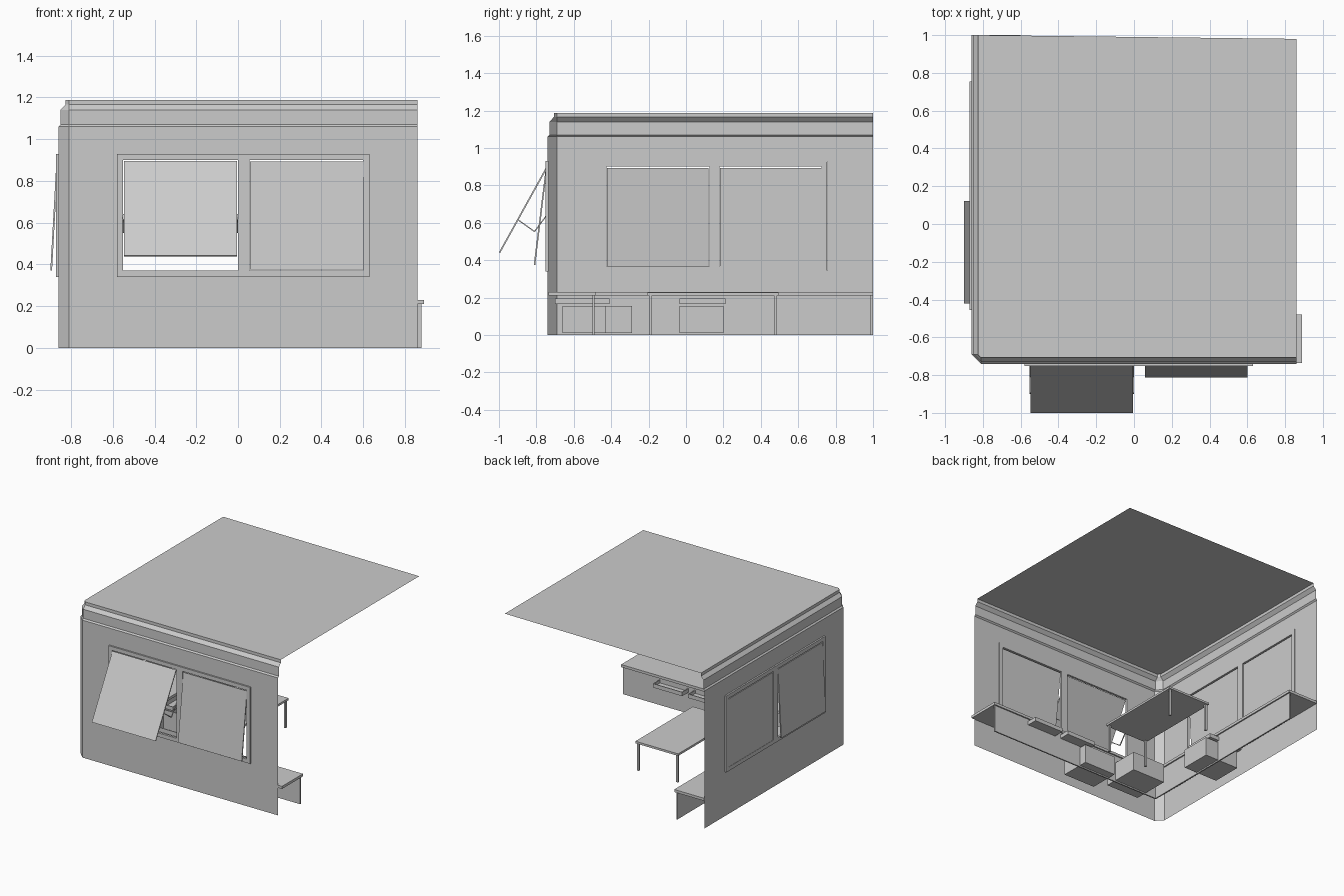
import bpy, bmesh
from mathutils import Vector

if "Cube" in bpy.data.objects:
    bpy.data.objects.remove(bpy.data.objects["Cube"])

FY, LX = -0.74, -0.86          # front wall plane, left wall plane


def mesh(name, verts, faces):
    me = bpy.data.meshes.new(name)
    me.from_pydata([tuple(v) for v in verts], [], faces)
    me.update()
    ob = bpy.data.objects.new(name, me)
    bpy.context.collection.objects.link(ob)
    return ob


def boxes(name, items):
    """One object from several (x0, x1, y0, y1, z0, z1) boxes."""
    bm = bmesh.new()
    for x0, x1, y0, y1, z0, z1 in items:
        vs = bmesh.ops.create_cube(bm, size=1)["verts"]
        for v in vs:
            v.co = Vector((x0 if v.co.x < 0 else x1,
                           y0 if v.co.y < 0 else y1,
                           z0 if v.co.z < 0 else z1))
    me = bpy.data.meshes.new(name)
    bm.to_mesh(me)
    bm.free()
    ob = bpy.data.objects.new(name, me)
    bpy.context.collection.objects.link(ob)
    return ob


# Wall coordinates: u along the wall, d outward, z up
def front(u, d, z):
    return (u, FY - d, z)


def left(u, d, z):
    return (LX - d, u, z)


def wall(name, to, u0, u1, h0, h1):
    """Thin wall sheet with a window hole from h0 to h1."""
    z0, z1, top = 0.345, 0.925, 1.06
    outer = [(u0, 0), (u1, 0), (u1, top), (u0, top)]
    inner = [(h0, z0), (h1, z0), (h1, z1), (h0, z1)]
    v = [to(u, 0, z) for u, z in outer + inner]
    mesh(name, v, [(i, (i + 1) % 4, 4 + (i + 1) % 4, 4 + i) for i in range(4)])


def slab(name, to, profile, u0, u1):
    """Extrude a (d, z) profile along the wall."""
    n = len(profile)
    v = [to(u, d, z) for u in (u0, u1) for d, z in profile]
    f = [(i, (i + 1) % n, n + (i + 1) % n, n + i) for i in range(n)]
    mesh(name, v, f + [tuple(range(n))[::-1], tuple(range(n, 2 * n))])


def bar(name, to, a, b, t, u0, u1):
    """Thin plate between two (d, z) points."""
    a, b = Vector(a), Vector(b)
    n = (b - a).normalized()
    n = Vector((-n.y, n.x)) * t / 2
    slab(name, to, [a + n, b + n, b - n, a - n], u0, u1)


def window(side, to, u, swings):
    """Window frame starting at u with two top-hung panes."""
    for k, (a, b) in enumerate([(0, 0.03), (0.58, 0.635), (1.18, 1.21)]):
        slab(f"{side}_frame_post_{k}", to,
             [(-0.005, 0.34), (0.012, 0.34), (0.012, 0.93), (-0.005, 0.93)], u + a, u + b)
    for k, z in enumerate((0.34, 0.90)):
        slab(f"{side}_frame_rail_{k}", to,
             [(-0.005, z), (0.012, z), (0.012, z + 0.03), (-0.005, z + 0.03)], u + 0.03, u + 1.18)
    for k, (d, z) in enumerate(swings):
        a = u + (0.033, 0.638)[k]
        bar(f"{side}_pane_{k}", to, (0.006, 0.893), (d, z), 0.008, a, a + 0.543)


# Walls with the chamfered corner
wall("front_wall", front, -0.81, 0.86, -0.575, 0.625)
wall("left_wall", left, -0.69, 1.0, -0.45, 0.757)
mesh("corner_wall", [(-0.81, FY, 0), (LX, -0.69, 0), (LX, -0.69, 1.06), (-0.81, FY, 1.06)],
     [(0, 1, 2, 3)])


# Stepped cornice and ceiling
def outline(o, z):
    return [(0.86, FY + o, z), (-0.81, FY + o, z), (LX + o, -0.69, z), (LX + o, 1.0, z)]


levels = [(0, 1.06), (0.01, 1.07), (0.01, 1.14), (0.033, 1.165), (0.033, 1.188)]
mesh("cornice", [p for o, z in levels for p in outline(o, z)],
     [(4 * i + j, 4 * i + j + 1, 4 * i + j + 5, 4 * i + j + 4)
      for i in range(len(levels) - 1) for j in range(3)])
mesh("ceiling", [(0.86, 0.98, 1.188)] + outline(0.033, 1.188), [(4, 3, 2, 1, 0)])

# Windows: bottom edge of each pane as (outward, height)
window("front", front, -0.58, [(0.257, 0.44), (0.07, 0.375)])
window("left", left, -0.455, [(0.035, 0.37), (0.006, 0.37)])

# Folding stays on the open pane
for k, u in enumerate((-0.553, -0.005)):
    bar(f"stay_outer_{k}", front, (0.157, 0.615), (0.07, 0.553), 0.006, u, u + 0.006)
    bar(f"stay_inner_{k}", front, (0.07, 0.553), (0.005, 0.64), 0.006, u, u + 0.006)

# L-shaped bench: seats and open-ended fronts
boxes("front_seat", [(-0.81, 0.89, -0.735, -0.48, 0.21, 0.23)])
boxes("left_seat", [(-0.855, -0.60, -0.69, 1.0, 0.21, 0.23)])
boxes("front_bench_panel", [(-0.615, 0.88, -0.50, -0.49, 0, 0.21)])
boxes("left_bench_panel", [(-0.62, -0.61, -0.50, 0.99, 0, 0.21)])


# Pulled-out drawers
def drawer(name, x0, x1, y0, y1, z0, z1, t=0.006):
    boxes(name, [(x0, x1, y0, y1, z0, z0 + t),
                 (x0, x0 + t, y0, y1, z0, z1), (x1 - t, x1, y0, y1, z0, z1),
                 (x0, x1, y0, y0 + t, z0, z1), (x0, x1, y1 - t, y1, z0, z1)])


drawer("front_tray_1", 0.32, 0.57, -0.70, -0.41, 0.165, 0.195)
drawer("front_tray_2", 0.02, 0.27, -0.70, -0.41, 0.165, 0.195)
drawer("left_tray", -0.82, -0.53, -0.035, 0.21, 0.165, 0.195)
drawer("front_drawer_1", -0.18, 0.09, -0.66, -0.43, 0.01, 0.155)
drawer("front_drawer_2", -0.52, -0.24, -0.58, -0.29, 0.01, 0.155)
drawer("left_drawer", -0.79, -0.50, -0.035, 0.20, 0.01, 0.155)

# Table
boxes("table_top", [(-0.28, 0.085, -0.205, 0.495, 0.21, 0.226)])
boxes("table_legs", [(x, x + 0.016, y, y + 0.016, 0, 0.21)
                     for x in (-0.272, 0.061) for y in (-0.197, 0.471)])
